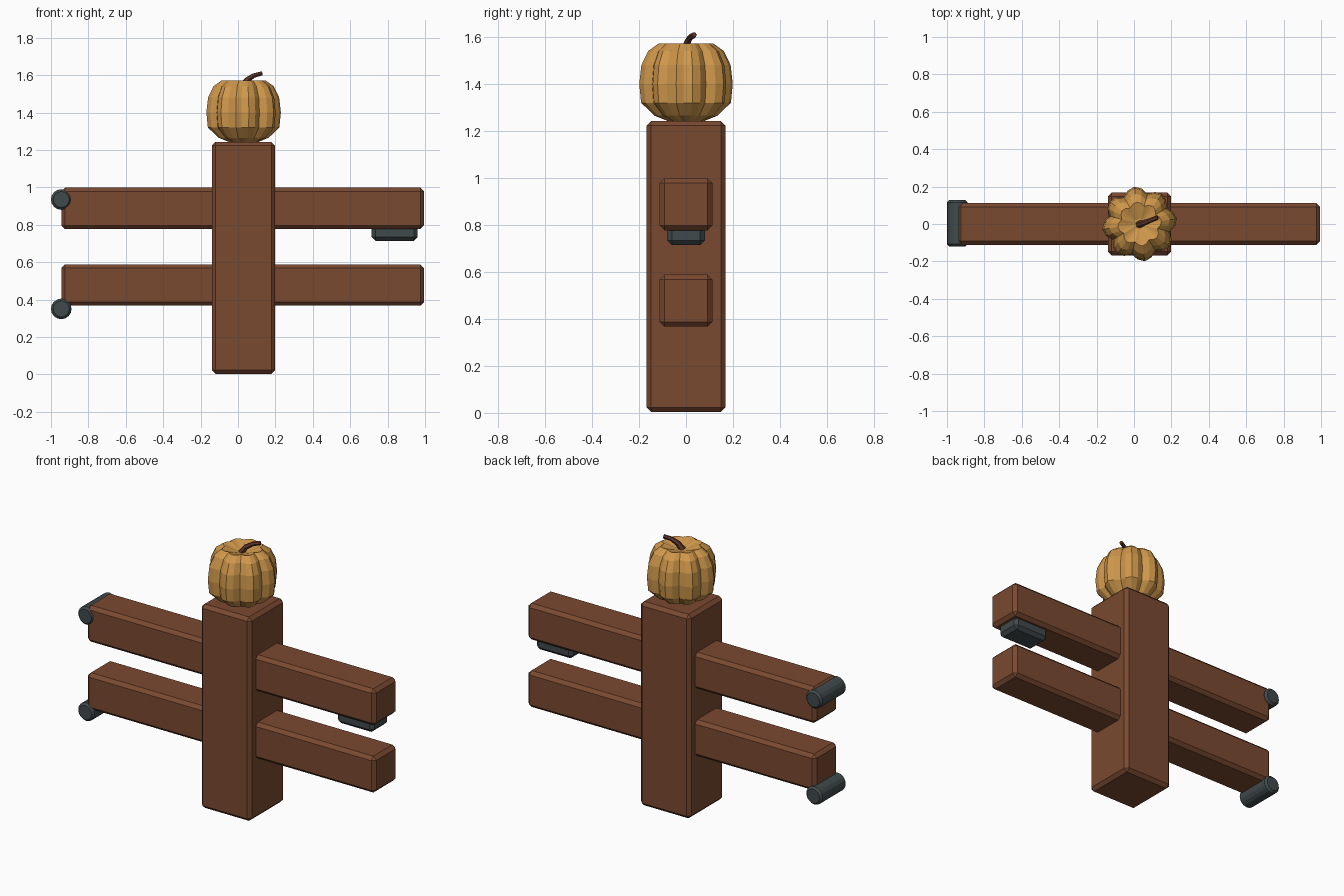
import bpy, bmesh, math
from mathutils import Vector

if "Cube" in bpy.data.objects:
    bpy.data.objects.remove(bpy.data.objects["Cube"])


def material(name, rgb):
    m = bpy.data.materials.new(name)
    m.diffuse_color = (*rgb, 1)
    m.use_nodes = True
    m.node_tree.nodes["Principled BSDF"].inputs["Base Color"].default_value = m.diffuse_color
    return m


WOOD = material("brown wood", (0.195, 0.067, 0.030))
METAL = material("dark metal", (0.052, 0.068, 0.072))
ORANGE = material("pumpkin orange", (0.62, 0.31, 0.070))
STEM = material("stem brown", (0.11, 0.038, 0.022))


def finish(bm, name, mat):
    bmesh.ops.recalc_face_normals(bm, faces=bm.faces)
    me = bpy.data.meshes.new(name)
    bm.to_mesh(me)
    bm.free()
    me.materials.append(mat)
    ob = bpy.data.objects.new(name, me)
    bpy.context.collection.objects.link(ob)
    return ob


def box(name, lo, hi, bevel, mat):
    bm = bmesh.new()
    bmesh.ops.create_cube(bm, size=1)
    for v in bm.verts:
        v.co = [(a + b) / 2 + c * (b - a) for a, b, c in zip(lo, hi, v.co)]
    bmesh.ops.bevel(bm, geom=bm.edges[:], offset=bevel, segments=1,
                    affect='EDGES', profile=0.5)
    return finish(bm, name, mat)


def loft(name, rings, mat):
    """Skin a list of equal-length point rings and cap both ends."""
    bm = bmesh.new()
    loops = [[bm.verts.new(p) for p in r] for r in rings]
    n = len(loops[0])
    for a, b in zip(loops, loops[1:]):
        for i in range(n):
            j = (i + 1) % n
            bm.faces.new((a[i], a[j], b[j], b[i]))
    for ring in (loops[0], loops[-1]):
        mid = sum((v.co for v in ring), Vector()) / n
        c = bm.verts.new(mid)
        for i in range(n):
            bm.faces.new((ring[i], ring[(i + 1) % n], c))
    return finish(bm, name, mat)


# Upright post and the two cross beams
box("post", (-0.14, -0.168, 0.003), (0.198, 0.168, 1.243), 0.02, WOOD)
for name, z in (("lower_beam", 0.367), ("upper_beam", 0.777)):
    box(name, (-0.945, -0.112, z), (0.995, 0.112, z + 0.221), 0.02, WOOD)

# Metal pad under the right end of the upper beam
box("pad", (0.715, -0.08, 0.714), (0.96, 0.08, 0.80), 0.02, METAL)

# Metal rollers at the left ends, with chamfered rims
for name, z in (("lower_roller", 0.350), ("upper_roller", 0.935)):
    rings = []
    for y, r in ((-0.119, 0.043), (-0.107, 0.055), (0.115, 0.055), (0.127, 0.043)):
        rings.append([(-0.945 + r * math.cos(i * math.tau / 16), y,
                       z + r * math.sin(i * math.tau / 16)) for i in range(16)])
    loft(name, rings, METAL)

# Pumpkin: eight lobes around a rounded profile with a dip at the top
LOBE = (1.0, 0.945, 0.83, 0.945)
PROFILE = ((0.05, 1.252), (0.08, 1.243), (0.135, 1.265), (0.193, 1.32),
           (0.201, 1.40), (0.192, 1.48), (0.163, 1.54), (0.118, 1.572),
           (0.095, 1.565), (0.03, 1.545))
rings = []
for r, z in PROFILE:
    ring = []
    for i in range(32):
        a = math.radians(8) + i * math.tau / 32
        k = r * LOBE[i % 4]
        ring.append((0.03 + k * math.cos(a), k * math.sin(a), z))
    rings.append(ring)
loft("pumpkin", rings, ORANGE)

# Bent tapering stem
PATH = [Vector(p) for p in ((0.025, -0.003, 1.54), (0.05, 0.005, 1.575),
                            (0.085, 0.018, 1.598), (0.127, 0.035, 1.609))]
rings = []
for i, (p, r) in enumerate(zip(PATH, (0.02, 0.016, 0.013, 0.012))):
    t = (PATH[min(i + 1, 3)] - PATH[max(i - 1, 0)]).normalized()
    u = t.cross(Vector((0, 0, 1))).normalized()
    w = t.cross(u)
    rings.append([p + r * (u * math.cos(k * math.tau / 6) + w * math.sin(k * math.tau / 6))
                  for k in range(6)])
loft("stem", rings, STEM)
